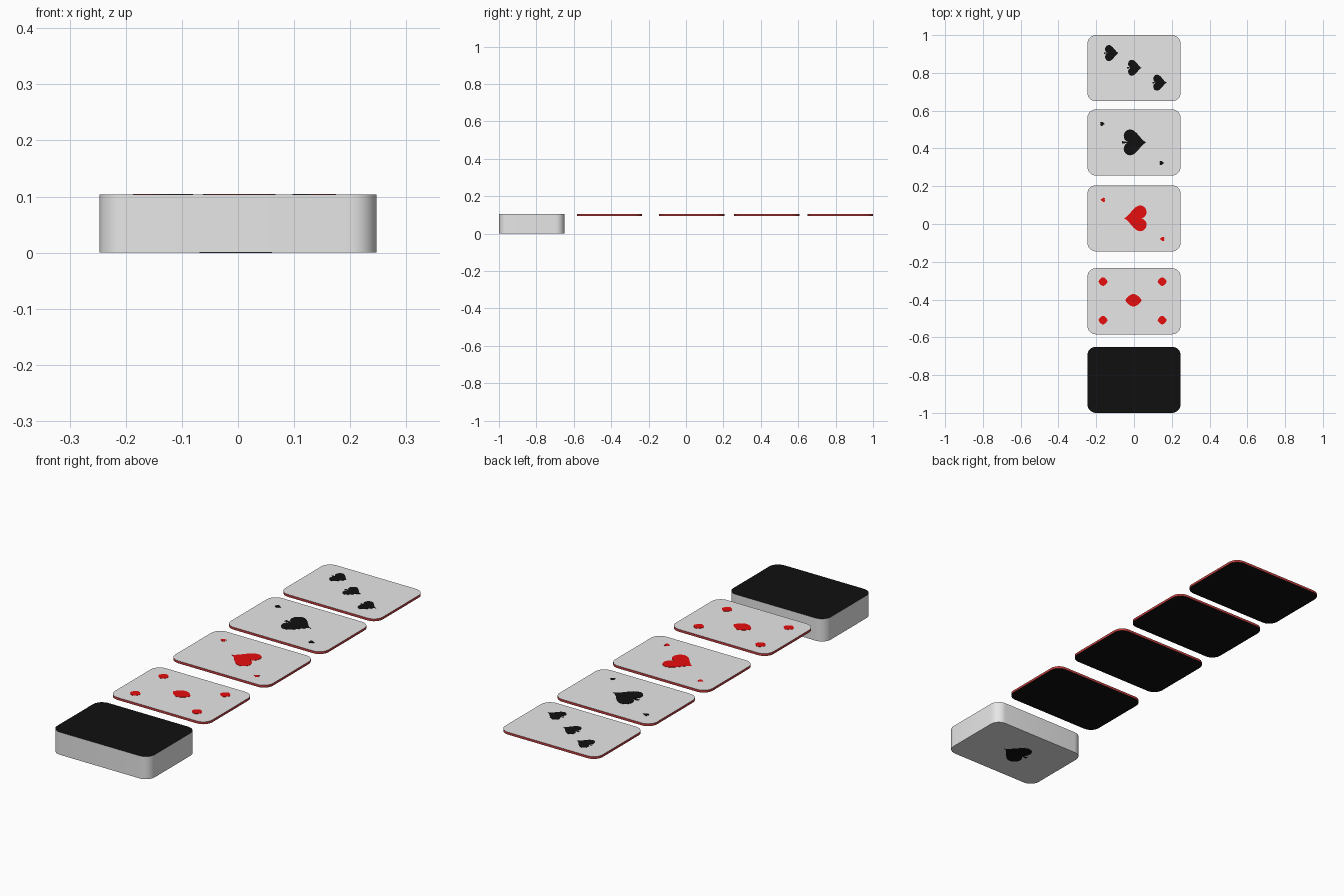
import bpy, bmesh, math

if "Cube" in bpy.data.objects:
    bpy.data.objects.remove(bpy.data.objects["Cube"])

W, H, R = 0.494, 0.35, 0.046      # card length, width, corner radius
TOP = 0.1035                      # height of all upper faces


def material(name, rgb):
    m = bpy.data.materials.new(name)
    m.diffuse_color = (*rgb, 1)
    m.use_nodes = True
    m.node_tree.nodes["Principled BSDF"].inputs["Base Color"].default_value = m.diffuse_color
    return m


WHITE = material("card_white", (0.8, 0.8, 0.8))
BORDER = material("border_red", (0.55, 0.05, 0.05))
BLACK = material("ink_black", (0.005, 0.005, 0.005))
RED = material("ink_red", (0.8, 0.004, 0.004))


def prism(name, outline, z0, z1, mats, side=0, back=None):
    """Extrude an outline; back = +1/-1 gives the face that carries the bordered back."""
    bm = bmesh.new()
    low = [bm.verts.new((x, y, z0)) for x, y in outline]
    high = [bm.verts.new((x, y, z1)) for x, y in outline]
    n = len(outline)
    caps = {-1: bm.faces.new(low[::-1]), 1: bm.faces.new(high)}
    for i in range(n):
        j = (i + 1) % n
        bm.faces.new((low[i], low[j], high[j], high[i])).material_index = side
    if back:
        face = caps[back]
        face.material_index = 1
        ring = bmesh.ops.inset_individual(bm, faces=[face], thickness=0.023)
        for f in ring["faces"]:
            f.material_index = 1
        face.material_index = 2
    bmesh.ops.recalc_face_normals(bm, faces=bm.faces)
    me = bpy.data.meshes.new(name)
    bm.to_mesh(me)
    bm.free()
    for m in mats:
        me.materials.append(m)
    ob = bpy.data.objects.new(name, me)
    bpy.context.collection.objects.link(ob)
    bpy.ops.object.select_all(action='DESELECT')
    ob.select_set(True)
    bpy.context.view_layer.objects.active = ob
    bpy.ops.object.shade_smooth_by_angle(angle=math.radians(35))
    return ob


def rounded_rect(cy, seg=8):
    pts = []
    for k, (sx, sy) in enumerate([(1, 1), (-1, 1), (-1, -1), (1, -1)]):
        for i in range(seg + 1):
            a = math.radians(90 * (k + i / seg))
            pts.append((sx * (W / 2 - R) + R * math.cos(a),
                        cy + sy * (H / 2 - R) + R * math.sin(a)))
    return pts


# Pip outlines, unit size, pointing along +x
def heart(n=40):
    pts = []
    for i in range(n):
        t = 2 * math.pi * i / n
        up = 13 * math.cos(t) - 5 * math.cos(2 * t) - 2 * math.cos(3 * t) - math.cos(4 * t)
        pts.append((-(up + 2.5) / 29, 16 * math.sin(t) ** 3 / 32))
    return pts


def spade():
    pts = heart()
    # the notch between the lobes becomes a short stem
    return pts[2:-1] + [(-0.56, -0.05), (-0.56, 0.05)]


def diamond(n=32):
    pw = lambda v: math.copysign(abs(v) ** 1.35, v)
    return [(0.5 * pw(math.cos(2 * math.pi * i / n)),
             0.42 * pw(math.sin(2 * math.pi * i / n))) for i in range(n)]


def pip(name, shape, x, y, sx, sy, mat, z=TOP):
    pts = [(x + px * sx, y + py * sy) for px, py in shape]
    prism(name, pts, z - 0.001, z + 0.001, [mat])


# Deck, lying face down
prism("deck", rounded_rect(-0.825), 0.0, TOP, [WHITE, BORDER, BLACK], back=1)
pip("deck_bottom_pip", spade(), 0, -0.825, 0.122, 0.137, BLACK, z=0.0005)

# Four cards, lying face up
CARDS = [-0.409, 0.030, 0.432, 0.825]
for i, cy in enumerate(CARDS):
    prism(f"card_{i + 1}", rounded_rect(cy), TOP - 0.011, TOP,
          [WHITE, BORDER, BLACK], side=1, back=-1)

# Card 1: five diamonds
cy = CARDS[0]
pip("centre_diamond", diamond(), -0.003, cy + 0.005, 0.085, 0.08, RED)
for x in (-0.164, 0.149):
    for y in (-0.1, 0.104):
        pip("corner_diamond", diamond(), x, cy + y, 0.047, 0.055, RED)

# Cards 2 and 3: one large pip and two small corner pips
for cy, shape, mat, flip in ((CARDS[1], heart(), RED, -1), (CARDS[2], spade(), BLACK, 1)):
    if flip < 0:
        shape = [(-x, -y) for x, y in shape]
    pip("large_pip", shape, 0.006, cy, 0.122, 0.137, mat)
    for x, y in ((-0.166, 0.098), (0.148, -0.109)):
        pip("small_pip", shape, x, cy + y, 0.026, 0.022, mat)

# Card 4: three spades on a diagonal
for x, y in ((-0.117, 0.905), (0.005, 0.827), (0.138, 0.748)):
    pip("row_spade", spade(), x, y, 0.073, 0.085, BLACK)
